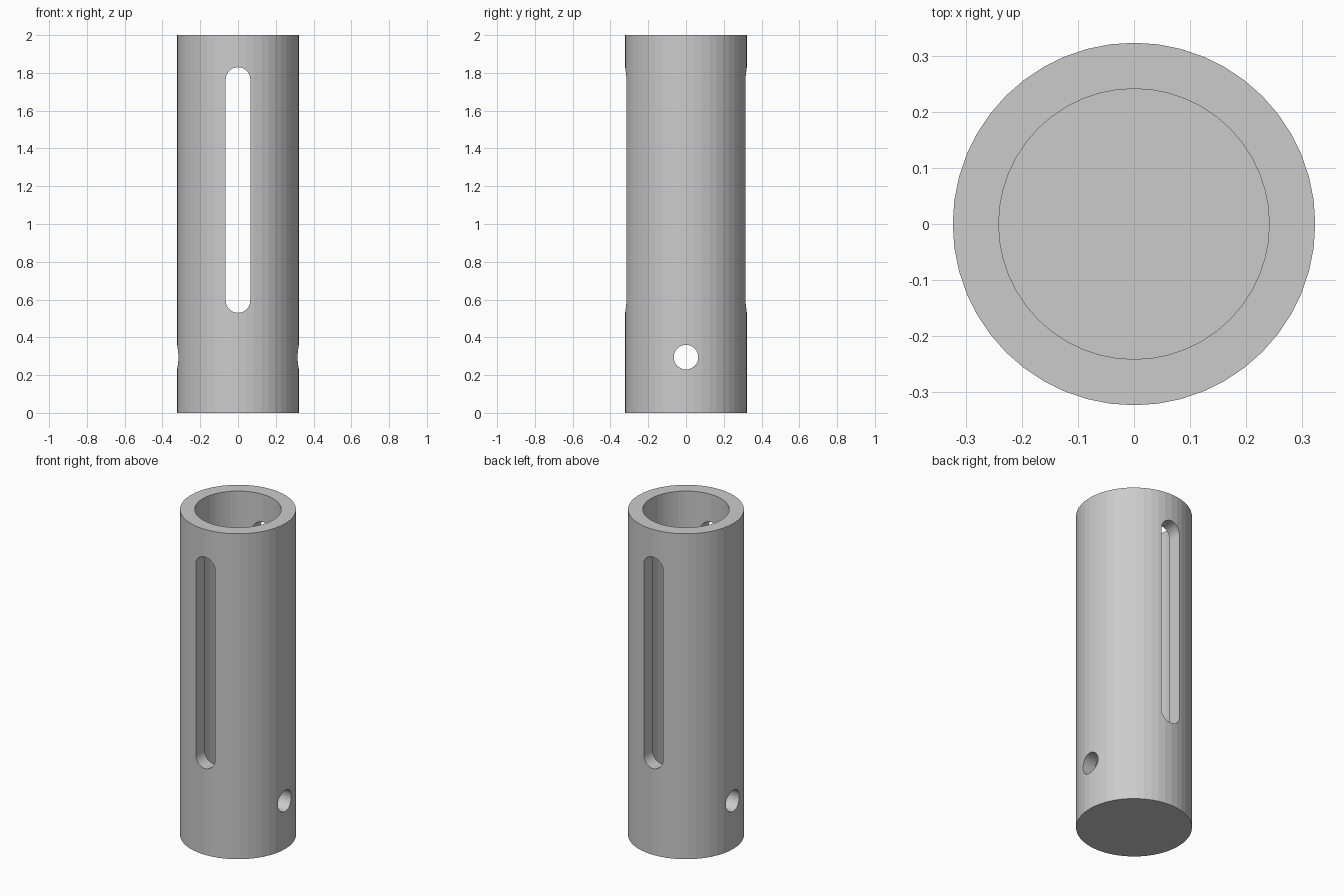
import bpy
import bmesh
import math
from mathutils import Matrix

HEIGHT = 2.0
OUTER_R = 0.323
BORE_R = 0.241
FLOOR = 0.08
CUT_R = 0.065

cube = bpy.data.objects.get("Cube")
if cube:
    bpy.data.objects.remove(cube)

grey = bpy.data.materials.new("plain grey")
grey.use_nodes = True
colour = (0.6, 0.6, 0.6, 1)
grey.diffuse_color = colour
grey.node_tree.nodes["Principled BSDF"].inputs["Base Color"].default_value = colour


def add_object(name, bm):
    bmesh.ops.recalc_face_normals(bm, faces=bm.faces)
    mesh = bpy.data.meshes.new(name)
    bm.to_mesh(mesh)
    bm.free()
    mesh.materials.append(grey)
    obj = bpy.data.objects.new(name, mesh)
    bpy.context.collection.objects.link(obj)
    return obj


def rings_tube(name, profile, sides):
    """Closed revolved body from (radius, height) points, capped at both ends."""
    bm = bmesh.new()
    rings = []
    for r, z in profile:
        rings.append([bm.verts.new((r * math.cos(math.tau * i / sides),
                                    r * math.sin(math.tau * i / sides), z))
                      for i in range(sides)])
    for low, high in zip(rings, rings[1:]):
        for i in range(sides):
            j = (i + 1) % sides
            bm.faces.new((low[i], low[j], high[j], high[i]))
    bm.faces.new(rings[0])
    bm.faces.new(rings[-1])
    return add_object(name, bm)


def round_cutter(name, low, high, turn, steps=16):
    """Prism with rounded ends, running through the body along y, then turned about z."""
    bm = bmesh.new()
    outline = []
    for centre, start in ((high, 0), (low, math.pi)):
        # a plain round hole needs no doubled points where the halves meet
        count = steps + 1 if high > low else steps
        for i in range(count):
            a = start + math.pi * i / steps
            outline.append((CUT_R * math.cos(a), centre + CUT_R * math.sin(a)))
    face = bm.faces.new([bm.verts.new((x, -0.5, z)) for x, z in outline])
    grown = bmesh.ops.extrude_face_region(bm, geom=[face])
    moved = [v for v in grown["geom"] if isinstance(v, bmesh.types.BMVert)]
    bmesh.ops.translate(bm, verts=moved, vec=(0, 1, 0))
    bmesh.ops.transform(bm, matrix=Matrix.Rotation(turn, 4, "Z"), verts=bm.verts)
    obj = add_object(name, bm)
    obj.hide_render = True
    obj.hide_viewport = True
    return obj


# Cup-shaped tube with a closed bottom
tube = rings_tube("tube_body", [(OUTER_R, 0), (OUTER_R, HEIGHT),
                                (BORE_R, HEIGHT), (BORE_R, FLOOR)], 48)

# Long slot front to back, pin hole side to side
cutters = [round_cutter("slot_cutter", 0.595, 1.765, 0),
           round_cutter("pin_hole_cutter", 0.295, 0.295, math.pi / 2)]
bpy.context.view_layer.objects.active = tube
for cutter in cutters:
    cut = tube.modifiers.new(cutter.name, "BOOLEAN")
    cut.operation = "DIFFERENCE"
    cut.solver = "EXACT"
    cut.object = cutter
    bpy.ops.object.modifier_apply(modifier=cut.name)
    bpy.data.objects.remove(cutter)
